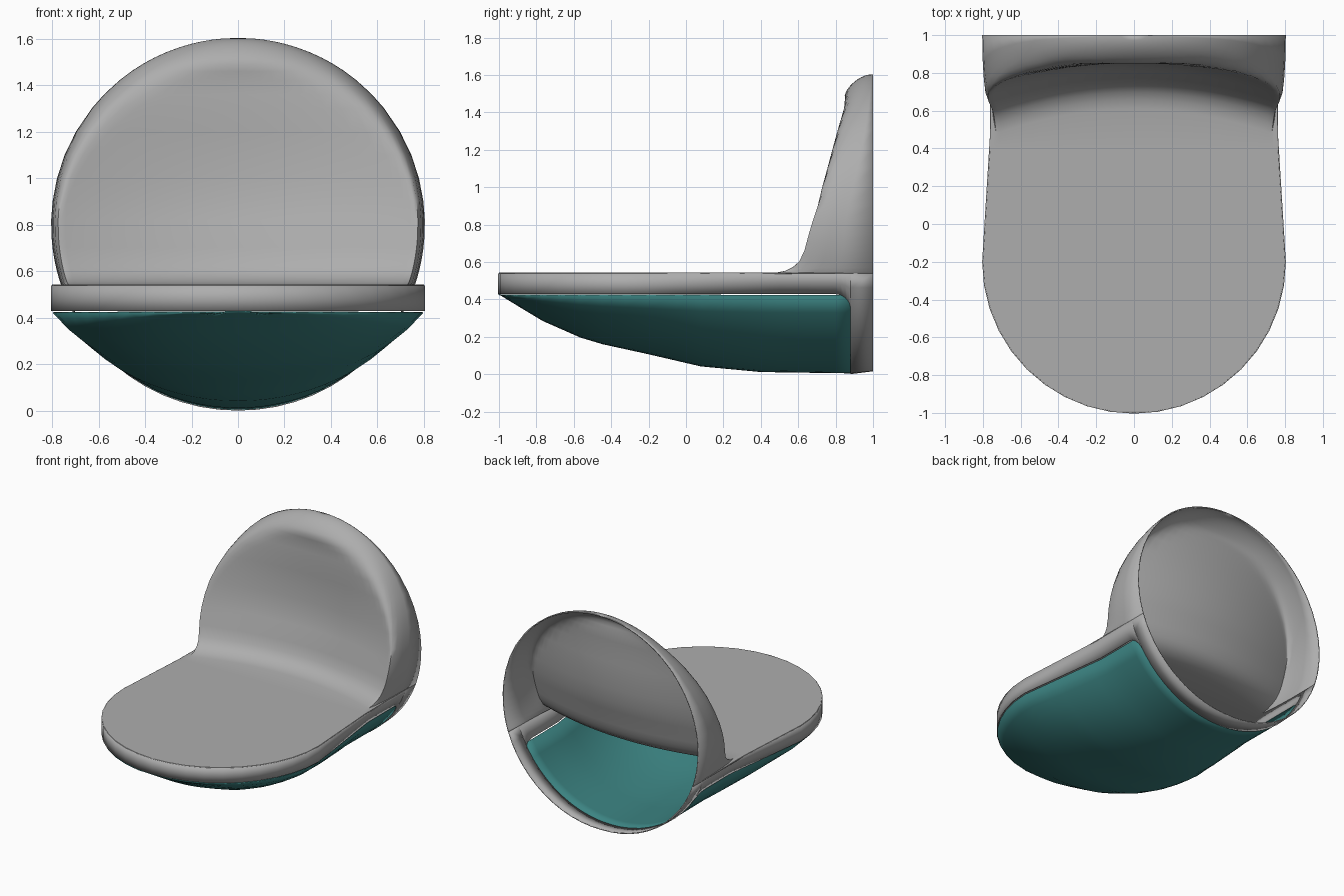
import bpy, bmesh, math

if "Cube" in bpy.data.objects:
    bpy.data.objects.remove(bpy.data.objects["Cube"])

R, CZ = 0.8, 0.8            # radius and centre height of the round back opening
TOP, BOT = 0.54, 0.43       # deck top and lower edge of its band


def material(name, col):
    m = bpy.data.materials.new(name)
    m.diffuse_color = (*col, 1)
    m.use_nodes = True
    m.node_tree.nodes["Principled BSDF"].inputs["Base Color"].default_value = m.diffuse_color
    return m


def interp(t, pts):
    if t <= pts[0][0]:
        return pts[0][1]
    for (a, va), (b, vb) in zip(pts, pts[1:]):
        if t <= b:
            return va + (vb - va) * (t - a) / (b - a)
    return pts[-1][1]


def circle_x(z):
    return math.sqrt(max(0, R * R - (z - CZ) ** 2))


def half_width(y, back):
    # round nose, then sides tapering to the back opening
    if y < -0.2:
        return math.sqrt(max(0, R * R - (y + 0.2) ** 2))
    return interp(y, [(-0.2, R), (0.5, back)])


def add_grid(bm, rows):
    vs = [[bm.verts.new(p) for p in r] for r in rows]
    for a, b in zip(vs, vs[1:]):
        for i in range(len(a) - 1):
            bm.faces.new((a[i], a[i + 1], b[i + 1], b[i]))


def finish(name, bm, mat, thick, angle):
    bmesh.ops.remove_doubles(bm, verts=bm.verts, dist=0.0008)
    bmesh.ops.dissolve_degenerate(bm, edges=bm.edges, dist=0.0001)
    bmesh.ops.recalc_face_normals(bm, faces=bm.faces)
    me = bpy.data.meshes.new(name)
    bm.to_mesh(me)
    bm.free()
    ob = bpy.data.objects.new(name, me)
    bpy.context.collection.objects.link(ob)
    me.materials.append(mat)
    s = ob.modifiers.new("Thickness", "SOLIDIFY")
    s.thickness, s.offset = thick, 0
    bpy.ops.object.select_all(action='DESELECT')
    ob.select_set(True)
    bpy.context.view_layer.objects.active = ob
    bpy.ops.object.shade_smooth_by_angle(angle=math.radians(angle))
    return ob


grey = material("light grey", (0.42, 0.42, 0.42))
teal = material("teal", (0.045, 0.23, 0.225))

# Backrest lip: height -> depth, and how far its middle is hollowed back
LIP = [(0.54, 0.47), (0.55, 0.52), (0.57, 0.56), (0.60, 0.595), (0.66, 0.625),
       (0.75, 0.65), (0.9, 0.695), (1.1, 0.745), (1.3, 0.795), (1.42, 0.83),
       (1.5, 0.85), (1.6, 0.86)]
DIP = [(0.54, 0.14), (0.9, 0.14), (1.1, 0.11), (1.3, 0.06), (1.42, 0.03), (1.5, 0.0)]
half = [i / 10 for i in range(1, 9)] + [0.86, 0.9, 0.93, 0.95, 0.965, 0.98, 0.99, 0.996, 1]
US = [-u for u in reversed(half)] + [0] + half


def dish_y(u, z):
    y = interp(z, LIP) + interp(z, DIP) * (1 - u * u)
    # round over toward the back rim: broad at the top, tight at the sides
    x = u * circle_x(z)
    r = math.hypot(x, z - CZ)
    up = max(0, (z - CZ) / R)
    width = 0.03 + 0.13 * up * up
    s = min(1, max(0, (r - (R - width)) / width))
    if abs(u) == 1:
        s = 1
    return y + (1 - y) * (1 - math.sqrt(1 - s * s))


# Backrest: hollowed dish curling round to the circular back rim
bm = bmesh.new()
zs = [0.54, 0.55, 0.57, 0.60, 0.63, 0.66, 0.70, 0.75, 0.82, 0.9, 1.0, 1.1, 1.2, 1.3,
      1.36, 1.42, 1.46, 1.49, 1.515, 1.54, 1.56, 1.575, 1.585, 1.592, 1.597, 1.6]
add_grid(bm, [[(u * circle_x(z), dish_y(u, z), z) for u in US] for z in zs])

# Deck top, ending at the foot of the dish
nose = [-0.2 - 0.8 * math.cos(math.radians(a)) for a in range(0, 91, 9)]
ys = nose + [0.0, 0.2, 0.4]
rows = [[(u * half_width(y, 0.757), y, TOP) for u in US] for y in ys]
rows.append([(u * circle_x(TOP), dish_y(u, TOP), TOP) for u in US])
add_grid(bm, rows)
finish("backrest_and_deck", bm, grey, 0.008, 50)

# Band under the deck edge, with a rounded corner into the back ring
bm = bmesh.new()
arc = [math.radians(a) for a in (0, 20, 40, 60, 75, 90)]
for s in (-1, 1):
    rows = [[(s * half_width(y, 0.757), y, TOP),
             (s * half_width(y, 0.733), y, (TOP + BOT) / 2),
             (s * half_width(y, 0.709), y, BOT)] for y in ys + [0.5, 0.65]]
    for t in arc:
        y, zb = 0.80 + 0.08 * math.sin(t), BOT - 0.08 + 0.08 * math.cos(t)
        zz = [TOP + (zb - TOP) * k for k in (0, 0.5, 1)]
        rows.append([(s * circle_x(z), y, z) for z in zz])
    add_grid(bm, rows)

# Back ring around the lower half of the opening
end = math.acos((CZ - TOP) / R)
rows = []
for y, lift in ((0.88, 0.005), (1.0, 0.02)):
    row = []
    for i in range(-12, 13):
        a = end * i / 12
        row.append((R * math.sin(a), y, CZ - R * math.cos(a) + lift * (1 - abs(i) / 12)))
    rows.append(row)
add_grid(bm, rows)
finish("side_band_and_back_ring", bm, grey, 0.008, 50)

# Lower hull: circular-arc sections that get shallower toward the nose
KEEL = [(-1, 0.43), (-0.77, 0.29), (-0.52, 0.18), (-0.2, 0.11), (0.08, 0.045),
        (0.4, 0.015), (0.88, 0.008)]
bm = bmesh.new()
rows = []
for y in nose + [-0.05, 0.08, 0.25, 0.4, 0.5, 0.65, 0.8, 0.88]:
    w, k = half_width(y, 0.709) * 0.993, interp(y, KEEL)
    row = []
    for i in range(-12, 13):
        c = (R - math.sqrt(R * R - (0.709 * i / 12) ** 2)) / BOT
        row.append((i / 12 * w, y, k + (BOT - 0.006 - k) * min(1, c)))
    rows.append(row)
add_grid(bm, rows)
finish("lower_hull", bm, teal, 0.006, 50)
